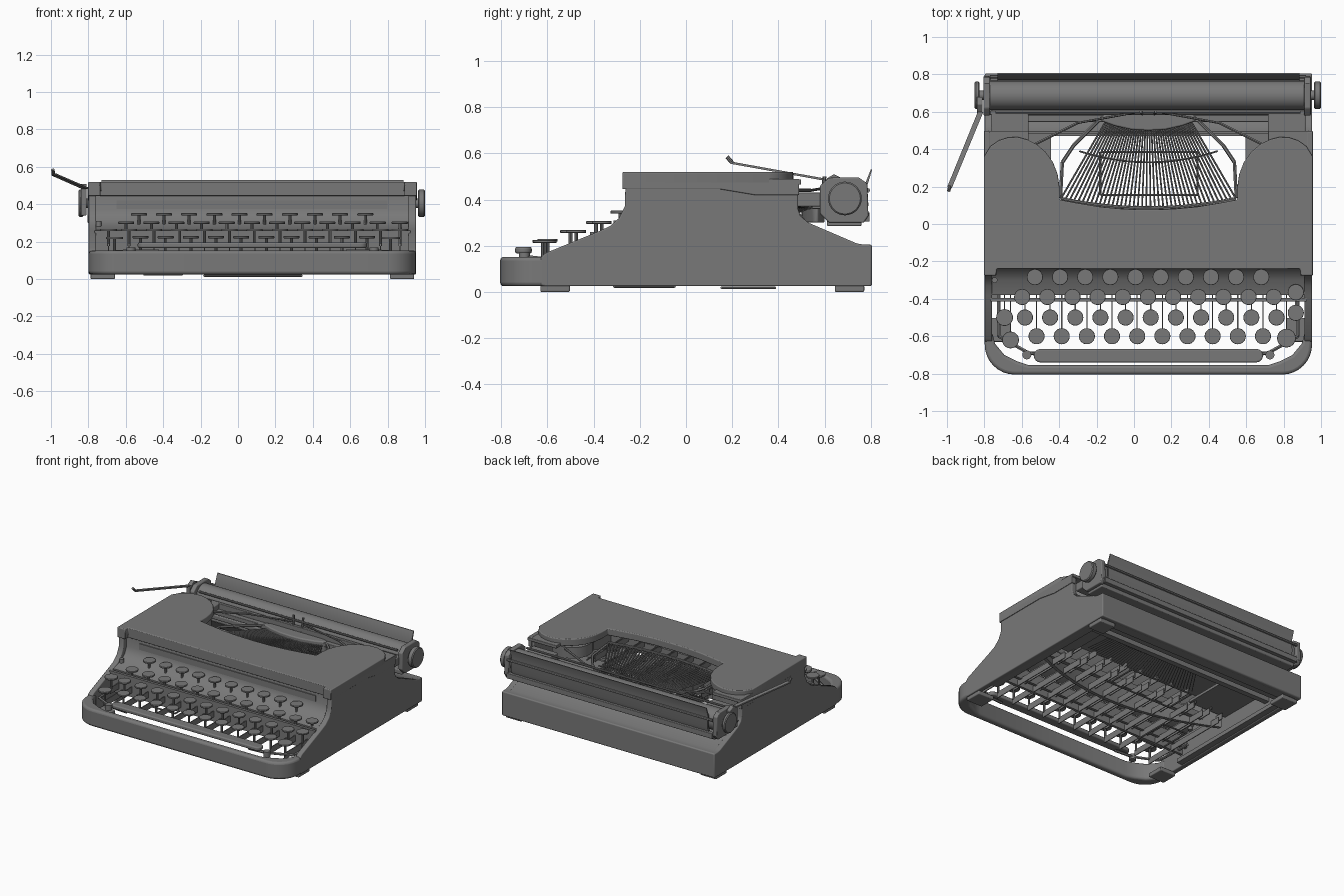
import bpy, bmesh, math
from mathutils import Vector, Matrix

old = bpy.data.objects.get("Cube")
if old:
    bpy.data.objects.remove(old)

CX, HALF = 0.077, 0.875          # body centre line and half width
LEFT, RIGHT = CX - HALF, CX + HALF

paint = bpy.data.materials.new("dark grey enamel")
paint.use_nodes = True
GREY = (0.19, 0.19, 0.19, 1)
paint.diffuse_color = GREY
paint.node_tree.nodes["Principled BSDF"].inputs["Base Color"].default_value = GREY


def finish(name, bm, bevel=0):
    bmesh.ops.recalc_face_normals(bm, faces=bm.faces)
    mesh = bpy.data.meshes.new(name)
    bm.to_mesh(mesh)
    bm.free()
    mesh.materials.append(paint)
    mesh.shade_smooth()
    mesh.set_sharp_from_angle(angle=math.radians(35))
    obj = bpy.data.objects.new(name, mesh)
    bpy.context.collection.objects.link(obj)
    if bevel:
        mod = obj.modifiers.new("soft edges", "BEVEL")
        mod.width, mod.segments, mod.limit_method = bevel, 3, "ANGLE"
        mod.angle_limit = math.radians(40)
    return obj


def add_prism(bm, points, axis, low, high):
    """Extrude a 2D outline along x (points are y, z) or z (points are x, y)."""
    place = (lambda p, d: (d, *p)) if axis == "x" else (lambda p, d: (*p, d))
    a = [bm.verts.new(place(p, low)) for p in points]
    b = [bm.verts.new(place(p, high)) for p in points]
    bm.faces.new(a)
    bm.faces.new(b)
    for i in range(len(a)):
        j = (i + 1) % len(a)
        bm.faces.new((a[i], a[j], b[j], b[i]))


def add_box(bm, x, y, z):
    add_prism(bm, [(x[0], y[0]), (x[1], y[0]), (x[1], y[1]), (x[0], y[1])], "z", *z)


def add_rod(bm, start, end, radius, sides=6):
    start, end = Vector(start), Vector(end)
    way = end - start
    turn = Vector((0, 0, 1)).rotation_difference(way).to_matrix().to_4x4()
    bmesh.ops.create_cone(bm, cap_ends=True, segments=sides, radius1=radius, radius2=radius,
                          depth=way.length, matrix=Matrix.Translation((start + end) / 2) @ turn)


def prism(name, points, axis, low, high, bevel=0):
    bm = bmesh.new()
    add_prism(bm, points, axis, low, high)
    return finish(name, bm, bevel)


def box(name, x, y, z, bevel=0):
    bm = bmesh.new()
    add_box(bm, x, y, z)
    return finish(name, bm, bevel)


def rods(name, items, sides=6):
    bm = bmesh.new()
    for item in items:
        add_rod(bm, *item, sides)
    return finish(name, bm)


def wire_frame(name, x, y, z, radius):
    loop = [(x[0], y[0], z), (x[1], y[0], z), (x[1], y[1], z), (x[0], y[1], z)]
    return rods(name, [(a, b, radius) for a, b in zip(loop, loop[1:] + loop[:1])], 8)


def mirrored(half):
    """Outline from a half given as (distance from centre line, y)."""
    return [(CX + u, v) for u, v in half] + [(CX - u, v) for u, v in reversed(half) if u > 0]


# Side walls with the swept profile
wall = [(-.63, .03), (-.63, .148), (-.61, .168), (-.38, .262), (-.33, .285), (-.29, .32),
        (-.265, .37), (-.262, .47), (.485, .47), (.485, .36), (.495, .33), (.53, .3),
        (.74, .21), (.77, .205), (.8, .205), (.8, .025), (-.61, .025)]
for side, x in (("right", LEFT), ("left", RIGHT - .04)):
    prism(side + "_side_wall", wall, "x", x, x + .04, .006)

# Front rim: rounded outside corners, angled opening inside
outer = [(HALF, -.58)] + [(HALF - .16 + .16 * math.cos(t * math.pi / 16),
                           -.645 - .16 * math.sin(t * math.pi / 16)) for t in range(9)]
inner = [(.64, -.755), (.7, -.735), (.77, -.7), (.82, -.64), (.835, -.58)]
rim = mirrored(outer + [(0, -.805)])
rim += [(CX - u, v) for u, v in reversed(inner)] + [(CX + u, v) for u, v in inner]
prism("front_rim", rim, "z", .025, .152, .016)

# Rear panel and sloping deck under the carriage
box("rear_panel", (LEFT, RIGHT), (.775, .805), (.025, .205), .008)
prism("rear_deck", [(.79, .205), (.75, .205), (.53, .295), (.495, .34), (.485, .34),
                    (.52, .28), (.75, .19), (.79, .19)], "x", LEFT + .02, RIGHT - .02)

# Recessed panel between the keyboard and the hood
prism("front_panel", [(-.225, .48), (-.225, .37), (-.25, .32), (-.3, .285), (-.38, .262), (-.38, .25),
                      (-.295, .27), (-.24, .305), (-.21, .36), (-.21, .48)],
      "x", LEFT + .03, RIGHT - .03)
box("panel_inset", (-.65, .8), (-.232, -.224), (.375, .42))

# Hood: top cover with two rounded lobes around the type basket opening
lobe = [(0, -.24), (.81, -.24), (.815, -.275), (HALF + .004, -.275), (HALF + .004, .36), (.845, .415),
        (.8, .447), (.75, .463), (.7, .465), (.65, .452), (.6, .428), (.55, .385), (.51, .33),
        (.485, .265), (.476, .2), (.475, .13), (.38, .112), (.26, .092), (.13, .08), (0, .077)]
outline = [(CX + u, v) for u, v in lobe] + [(CX - u, v) for u, v in reversed(lobe[1:-1])]
prism("hood_top", outline, "z", .468, .52, .006)

# Hood skirt, rear shelves and ribbon spools under the lobes
skirt = [(-.275, .445), (-.275, .49), (.49, .49), (.49, .42), (.3, .42), (.24, .43), (.15, .445)]
for side, s in (("left", 1), ("right", -1)):
    edge = CX + s * (HALF + .004)
    prism(side + "_hood_skirt", skirt, "x", *sorted((edge, edge - s * .03)), .004)
    box(side + "_hood_corner", sorted((edge, CX + s * .812)), (-.275, -.22), (.445, .5), .004)
    inside = CX + s * .64
    box(side + "_hood_shelf", sorted((edge, inside)), (.3, .498), (.465, .488), .004)
    box(side + "_carriage_bracket", sorted((CX + s * .84, inside)), (.48, .59), (.37, .43), .006)
    rods(side + "_ribbon_spool", [((CX + s * .66, .28, .37), (CX + s * .66, .28, .45), .14)], 32)
box("front_hood_skirt", (LEFT + .04, RIGHT - .04), (-.24, -.22), (.445, .5), .004)

# Keys: x start, count, y, top height for each row
PITCH = .1345
keys, stems = bmesh.new(), bmesh.new()


def add_key(x, y, z, radius=.043):
    add_rod(keys, (x, y, z - .012), (x, y, z), radius, 24)
    add_rod(stems, (x, y, z - .09), (x, y, z - .01), .008, 8)
    add_box(stems, (x - .003, x + .003), (y - .012, .1), (z - .125, z - .08))


for first, count, y, z in ((-.521, 10, -.6, .23), (-.583, 11, -.5, .268),
                           (-.598, 11, -.39, .307), (-.53, 10, -.284, .352)):
    for i in range(count):
        add_key(first + i * PITCH, y, z)
for x, y, z, r in ((-.66, -.62, .225, .045), (.815, -.61, .225, .05), (-.692, -.5, .268, .045),
                   (.865, -.475, .268, .043), (.865, -.365, .307, .043)):
    add_key(x, y, z, r)
finish("key_tops", keys, .003)
finish("key_stems_and_levers", stems)

# Space bar on its two arms
bar = [(.613 - .036 + .036 * math.sin(t * math.pi / 8), -.704 - .036 * math.cos(t * math.pi / 8))
       for t in range(9)]
prism("space_bar", mirrored(bar), "z", .167, .195, .008)
rods("space_bar_arms", [((CX + s * .64, -.69, .15), (CX + s * .8, -.6, .14), .01) for s in (1, -1)]
     + [((CX + s * .8, -.6, .14), (CX + s * .8, -.3, .13), .01) for s in (1, -1)]
     + [((CX + s * .5, -.7, .15), (CX + s * .64, -.69, .15), .01) for s in (1, -1)])
rods("margin_buttons", [((CX + s * .65, -.7, .13), (CX + s * .65, -.7, .17), .024) for s in (1, -1)]
     + [((-.745, -.3, .25), (-.745, -.3, .31), .015)], 16)

# Frame bars under the keyboard and mechanism
frame = bmesh.new()
for y, z, deep, tall in ((-.415, .11, .02, .15), (-.37, .14, .02, .08), (-.03, .15, .03, .05),
                         (.47, .12, .04, .1), (.62, .07, .08, .1), (.71, .03, .07, .012)):
    add_box(frame, (LEFT + .03, RIGHT - .03), (y, y + deep), (z, z + tall))
for s in (1, -1):
    add_box(frame, sorted((CX + s * .84, CX + s * .79)), (-.4, .78), (.03, .06))
    add_box(frame, sorted((CX + s * .84, CX + s * .52)), (.05, .48), (.2, .22))
finish("frame_bars", frame)
box("rear_mechanism_plate", (LEFT + .1, RIGHT - .1), (.48, .72), (.17, .185))
wire_frame("front_bottom_frame", (-.5, -.3), (-.31, -.05), .024, .006)
wire_frame("rear_bottom_frame", (-.18, .34), (.155, .385), .018, .006)


def arc(width, y_mid, rise, z, steps=24):
    """Shallow curve across the body, lowest in y at the centre."""
    spots = [2 * i / steps - 1 for i in range(steps + 1)]
    return [(CX + width * t, y_mid + rise * t * t, z) for t in spots]


# Curved comb under the type basket
front, back = arc(.8, -.17, .2, 0), arc(.8, -.145, .2, 0)
prism("curved_comb", [p[:2] for p in front] + [p[:2] for p in reversed(back)], "z", .11, .25)

# Type basket: fan of type bars, links, rests and segment
roots = [Vector(p) for p in arc(.23, .5, .045, .365, 41)]
tips = [Vector(p) for p in arc(.468, .085, .05, .42, 41)]
drop = Vector((0, 0, .2))
rods("type_bars", [(a, b, .005) for a, b in zip(roots, tips)])
rods("type_bar_links", [(a, a.lerp(b, .95) - drop, .003) for a, b in zip(roots, tips)], 4)
for name, path, radius in (("type_rest", tips, .01), ("inner_rest", arc(.37, .33, .06, .37), .005)):
    rods(name, [(a, b, radius) for a, b in zip(path, path[1:])], 8)
segment = [(.2, .6), (.26, .57), (.25, .55), (.18, .525), (.09, .505), (0, .5)]
prism("type_segment", mirrored(segment), "z", .3, .395, .008)
rods("basket_side_rails", [((CX + s * .47, .14, .41), (CX + s * .46, .33, .4), .01) for s in (1, -1)]
     + [((CX + s * .46, .33, .4), (CX + s * .4, .42, .39), .01) for s in (1, -1)]
     + [((CX + s * .4, .42, .39), (CX + s * .25, .57, .38), .01) for s in (1, -1)])
rods("ribbon_arms", [((CX + s * .62, .42, .44), (CX + s * .38, .54, .44), .008) for s in (1, -1)]
     + [((CX + s * .38, .54, .44), (CX + s * .05, .6, .45), .006) for s in (1, -1)])
rods("ribbon_guide", [((CX + s * .03, .585, .36), (CX + s * .04, .6, .5), .008) for s in (1, -1)])

# Carriage: platen, rails, end plates and knobs
AXIS_Y, AXIS_Z = .688, .405
rods("platen", [((-.77, AXIS_Y, AXIS_Z), (.915, AXIS_Y, AXIS_Z), .078)], 48)
box("front_carriage_rail", (-.77, .92), (.583, .606), (.37, .43), .004)
box("fixed_carriage_rail", (-.72, .87), (.545, .583), (.36, .39), .004)
box("lower_carriage_rail", (-.77, .92), (.61, .76), (.285, .318), .006)
box("rear_carriage_rail", (-.77, .92), (.765, .795), (.305, .345), .004)
rods("paper_bail", [((-.74, .6, .465), (.89, .6, .465), .008)], 8)
rods("margin_rail", [((-.77, .787, .44), (.92, .787, .44), .01)], 8)
plate = [(.58, .34), (.6, .32), (.62, .3), (.77, .3), (.79, .33), (.785, .47), (.75, .495), (.62, .495), (.58, .46)]
for side, x in (("right", -.805), ("left", .91)):
    prism(side + "_carriage_end", plate, "x", x, x + .035, .006)
prism("paper_rest", [(.66, .32), (.75, .32), (.778, .38), (.772, .46), (.8, .53), (.806, .53), (.785, .46),
                     (.79, .375), (.76, .308), (.66, .308)], "x", -.73, .885)
rods("platen_axle", [((-.84, AXIS_Y, AXIS_Z), (.97, AXIS_Y, AXIS_Z), .025)], 16)
for side, a, b in (("right", -.852, -.826), ("left", .962, 1)):
    knob = rods(side + "_platen_knob", [((a, AXIS_Y, AXIS_Z), (b, AXIS_Y, AXIS_Z), .073)], 32)
    knob.modifiers.new("rim", "BEVEL").width = .006

# Carriage return lever: a flat sloping arm with an upturned tip
prism("lever_mount", [(.59, .34), (.59, .48), (.64, .51), (.68, .49), (.66, .34)], "x", -.84, -.81, .005)
arm = bmesh.new()
add_prism(arm, [(-.805, .6), (-.835, .6), (-.998, .2), (-.975, .19)], "z", .482, .492)
for v in arm.verts:
    v.co.z += (.6 - v.co.y) * .18
finish("return_lever", arm)
rods("lever_tip", [((-.986, .2, .56), (-.99, .178, .585), .009)], 8)

# Feet
for side, s in (("left", 1), ("right", -1)):
    for end, y in (("front", -.63), ("rear", .645)):
        box(end + "_" + side + "_foot", sorted((CX + s * .865, CX + s * .735)), (y, y + .127), (0, .03), .006)
